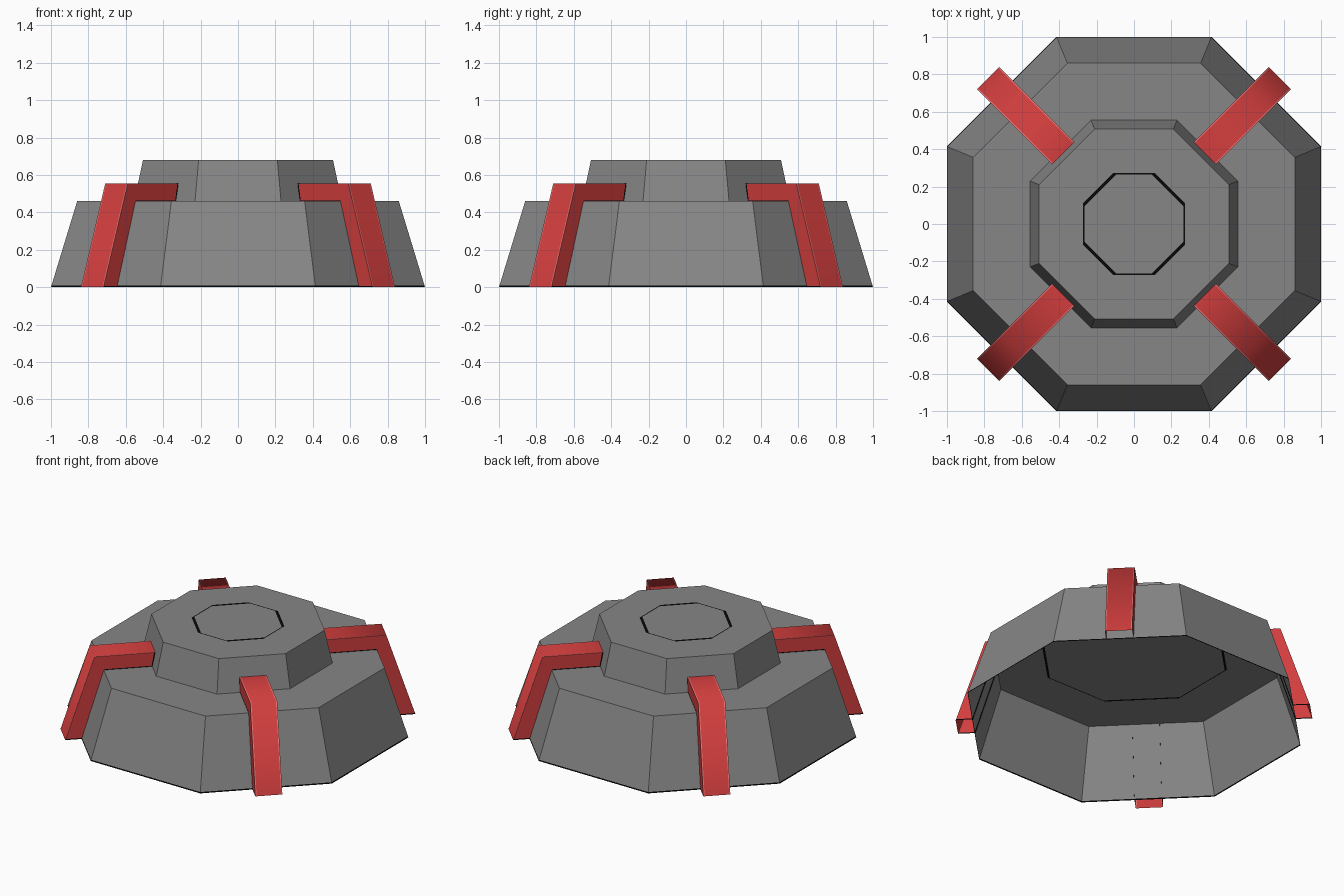
import bpy, bmesh, math
from mathutils import Matrix, Vector

if "Cube" in bpy.data.objects:
    bpy.data.objects.remove(bpy.data.objects["Cube"])


def material(name, color):
    m = bpy.data.materials.new(name)
    m.diffuse_color = (*color, 1)
    m.use_nodes = True
    m.node_tree.nodes["Principled BSDF"].inputs["Base Color"].default_value = m.diffuse_color
    return m


grey = material("stone grey", (0.24, 0.24, 0.24))
red = material("strut red", (0.64, 0.047, 0.047))
pale_red = material("edge pale red", (0.80, 0.17, 0.17))
black = material("trim black", (0.002, 0.002, 0.002))


def finish(name, bm, mats):
    me = bpy.data.meshes.new(name)
    bm.to_mesh(me)
    bm.free()
    for m in mats:
        me.materials.append(m)
    ob = bpy.data.objects.new(name, me)
    bpy.context.collection.objects.link(ob)
    return ob


def octagon(bm, a, z, d=None):
    """Octagon with straight sides at distance a and diagonal sides at d."""
    b = (d or a) * math.sqrt(2) - a
    pts = [(a, b), (b, a), (-b, a), (-a, b), (-a, -b), (-b, -a), (b, -a), (a, -b)]
    return [bm.verts.new((x, y, z)) for x, y in pts]


def bridge(bm, low, top, mat=0):
    for i in range(8):
        j = (i + 1) % 8
        bm.faces.new((low[i], low[j], top[j], top[i])).material_index = mat


def tier(name, a0, z0, a1, z1, trim):
    """Sloped walls and cap, open underside, black hem of height trim."""
    bm = bmesh.new()
    low, top = octagon(bm, a0, z0), octagon(bm, a1, z1)
    if trim:
        mid = octagon(bm, a0 + (a1 - a0) * trim / (z1 - z0), z0 + trim)
        bridge(bm, low, mid, 1)
        low = mid
    bridge(bm, low, top)
    bm.faces.new(top)
    return finish(name, bm, [grey, black])


def outline(name, a, z, straight, diagonal, down=False):
    """Flat black octagonal line."""
    bm = bmesh.new()
    bridge(bm, octagon(bm, a, z), octagon(bm, a - straight, z, a - diagonal))
    if down:
        bmesh.ops.reverse_faces(bm, faces=bm.faces[:])
    return finish(name, bm, [black])


# Stepped octagonal body with its painted outlines
tier("lower_tier", 1.0, 0.0, 0.86, 0.46, 0.008)
tier("upper_tier", 0.555, 0.46, 0.508, 0.68, 0)
outline("roof_outline", 0.272, 0.681, 0.007, 0.018)
outline("ceiling_outline", 0.558, 0.459, 0.006, 0.014, True)


# Bent strut: open channel with an outer skin and two side walls
def strut(name, angle, half=0.085, rim=0.008):
    outer = [(1.103, 0.0), (1.100, 0.007), (0.919, 0.555), (0.543, 0.555), (0.536, 0.555)]
    inner = [(0.995, 0.0), (0.993, 0.007), (0.855, 0.46), (0.560, 0.46), (0.553, 0.46)]
    bm = bmesh.new()

    def line(points, y):
        return [bm.verts.new((r, y, z)) for r, z in points]

    # narrow line inside the free edge of the side walls
    hem = [Vector(p).lerp(Vector(q), 0.05) for p, q in zip(inner, outer)]
    rows = [line(inner, -half), line(hem, -half), line(outer, -half),
            line(outer, rim - half), line(outer, half - rim),
            line(outer, half), line(hem, half), line(inner, half)]
    colours = [2, 0, 1, 0, 1, 0, 2]
    for k, colour in enumerate(colours):
        p, q = rows[k], rows[k + 1]
        for i in range(4):
            f = bm.faces.new((p[i], q[i], q[i + 1], p[i + 1]))
            f.smooth = True
            f.material_index = 2 if i in (0, 3) and k in (0, 1, 5, 6) else colour
    bm.transform(Matrix.Rotation(angle, 4, 'Z'))
    ob = finish(name, bm, [red, pale_red, black])
    ob.data.set_sharp_from_angle(angle=math.radians(80))
    return ob


corners = ["back_right", "back_left", "front_left", "front_right"]
for i, corner in enumerate(corners):
    strut(corner + "_strut", math.pi / 4 + i * math.pi / 2)
